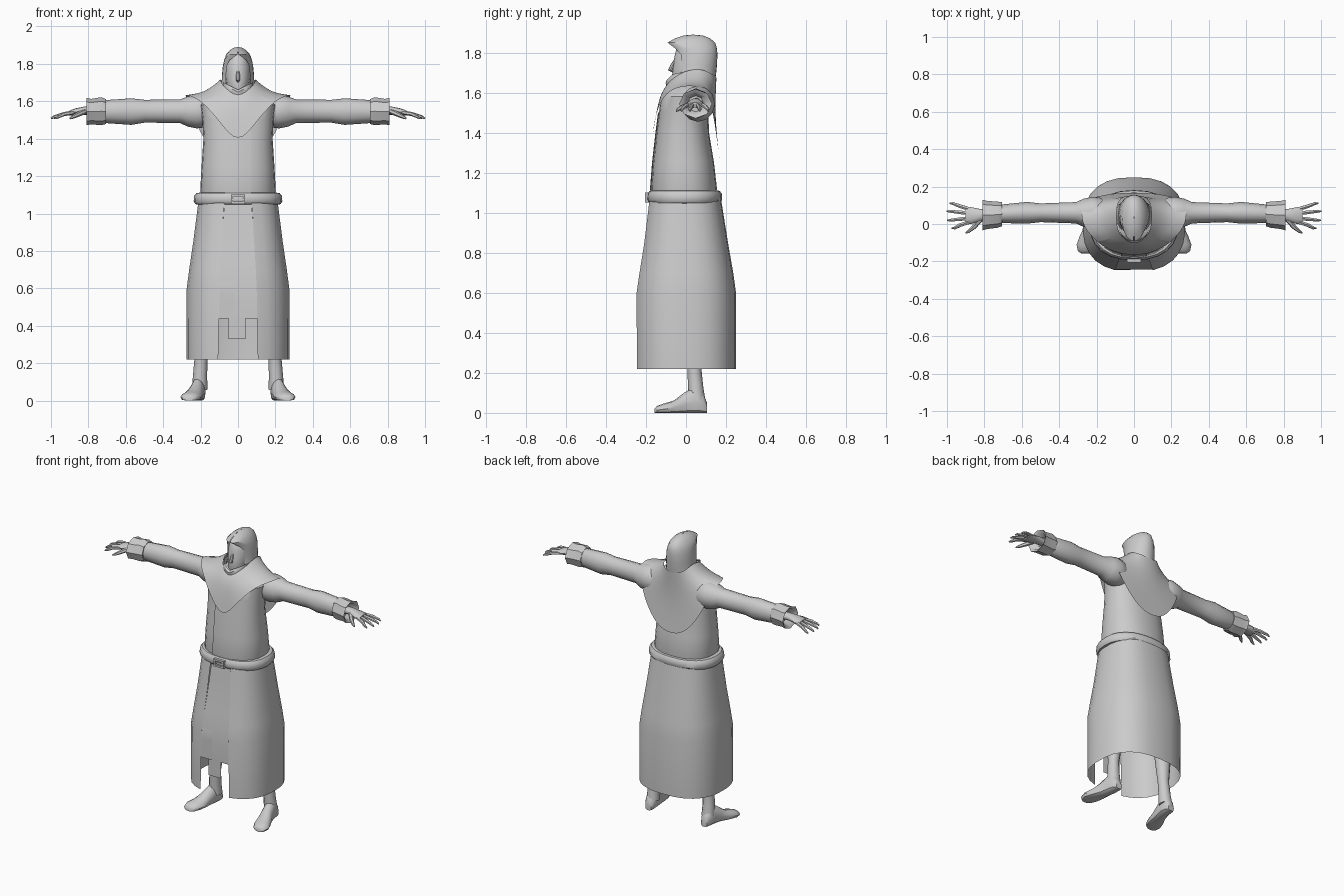
import bpy, bmesh, math
from mathutils import Vector

cloth = bpy.data.materials.new("plain_grey")
cloth.diffuse_color = (0.6, 0.6, 0.6, 1)


def build(name, rings, closed=True, caps=True, mirror=False, subdiv=0):
    """Skin a list of equal-length point rings."""
    bm = bmesh.new()
    rows = [[bm.verts.new(p) for p in ring] for ring in rings]
    n = len(rows[0])
    for a, b in zip(rows, rows[1:]):
        for i in range(n if closed else n - 1):
            j = (i + 1) % n
            bm.faces.new((a[i], a[j], b[j], b[i]))
    if closed and caps:
        bm.faces.new(rows[0][::-1])
        bm.faces.new(rows[-1])
    bmesh.ops.remove_doubles(bm, verts=bm.verts, dist=1e-5)
    bmesh.ops.recalc_face_normals(bm, faces=bm.faces)
    me = bpy.data.meshes.new(name)
    bm.to_mesh(me)
    bm.free()
    me.materials.append(cloth)
    ob = bpy.data.objects.new(name, me)
    bpy.context.collection.objects.link(ob)
    if mirror:
        ob.modifiers.new("mirror", 'MIRROR').use_clip = True
    if subdiv:
        sub = ob.modifiers.new("smooth", 'SUBSURF')
        sub.levels = sub.render_levels = subdiv
    return ob


def spow(v, e):
    return math.copysign(abs(v) ** e, v)


def ring_z(z, rx, yf, yb, gap=None, n=24, p=2.0):
    """Horizontal superellipse from yf to yb; gap leaves the front open."""
    yc, ry = (yf + yb) / 2, (yb - yf) / 2
    if gap is None:
        ts = [2 * math.pi * i / n for i in range(n)]
    else:
        a = math.asin(min(1, (gap / rx)) ** (p / 2))
        ts = [a + (2 * math.pi - 2 * a) * i / n for i in range(n + 1)]
    return [(rx * spow(math.sin(t), 2 / p), yc - ry * spow(math.cos(t), 2 / p), z) for t in ts]


def loft_z(name, levels, p=2.0, n=24, **kw):
    is_open = len(levels[0]) == 5
    return build(name, [ring_z(*l, n=n, p=p) for l in levels], closed=not is_open, **kw)


def loft_x(name, levels, n=12):
    """Mirrored limb along x: (x, y, z, radius y, radius z)."""
    rings = [[(x, y + ry * math.cos(2 * math.pi * i / n), z + rz * math.sin(2 * math.pi * i / n))
              for i in range(n)] for x, y, z, ry, rz in levels]
    return build(name, rings, mirror=True)


def tube(name, path, n=8, mirror=True):
    """Tapered tube through (x, y, z, radius) points."""
    pts = [Vector(q[:3]) for q in path]
    rings = []
    for i, q in enumerate(path):
        d = (pts[min(i + 1, len(pts) - 1)] - pts[max(i - 1, 0)]).normalized()
        u = d.cross(Vector((0, 1, 0)) if abs(d.y) < 0.8 else Vector((0, 0, 1))).normalized()
        v = d.cross(u)
        rings.append([pts[i] + q[3] * (u * math.cos(k * 2 * math.pi / n) + v * math.sin(k * 2 * math.pi / n))
                      for k in range(n)])
    return build(name, rings, mirror=mirror)


def box(name, x0, x1, y0, y1, z0, z1):
    return build(name, [[(x0, y0, z), (x1, y0, z), (x1, y1, z), (x0, y1, z)] for z in (z0, z1)])


# Robe: front-split skirt, torso and belt
skirt = [(0.22, .275, -.255, .25, .106), (0.6, .275, -.255, .25, .1), (0.7, .262, -.24, .236, .095),
         (0.85, .24, -.215, .21, .086), (1.07, .212, -.187, .175, .074)]
loft_z("skirt", skirt, p=2.5)
torso = [(1.07, .19, -.165, .145), (1.12, .202, -.175, .155), (1.25, .195, -.165, .14),
         (1.4, .185, -.148, .115), (1.5, .19, -.135, .112), (1.58, .2, -.125, .115),
         (1.62, .16, -.1, .11), (1.66, .08, -.06, .1)]
loft_z("torso", torso, p=2.3)
belt = [(1.045, .2, -.17, .15), (1.05, .228, -.185, .17), (1.065, .237, -.195, .181),
        (1.095, .234, -.193, .179), (1.11, .222, -.182, .168), (1.112, .195, -.165, .145)]
loft_z("belt", belt, p=2.3)

# Raised chest panel following the torso
xs = [-.07, -.035, 0, .035, .07]
panel = []
for z, rx, yf, yb in torso[:5]:
    yc, ry = (yf + yb) / 2, (yb - yf) / 2
    panel.append([(x, yc - ry * (1 - abs(x / rx) ** 2.3) ** (1 / 2.3) - .005, z) for x in xs])
build("chest_panel", panel, closed=False)

# Belt buckle
for i, z in enumerate((1.052, 1.09)):
    box(f"buckle_bar_{i}", -.038, .038, -.206, -.188, z, z + .012)
for i, x in enumerate((-.038, .026)):
    box(f"buckle_side_{i}", x, x + .012, -.206, -.188, 1.06, 1.095)
box("buckle_tongue", -.03, .03, -.2, -.188, 1.073, 1.081)


# Hanging front cloth with stepped lower edges
def front_y(z):
    for a, b in zip(skirt, skirt[1:]):
        if a[0] <= z <= b[0]:
            return a[2] + (b[2] - a[2]) * (z - a[0]) / (b[0] - a[0])


def hanging(name, x0, x1, z0, z1, off):
    rows = []
    for i in range(7):
        z = z0 + (z1 - z0) * i / 6
        w = min(1, 1 - .3 * max(0, z - .6) / .45)
        rows.append([(x0 * w, front_y(z) + off, z), (x1 * w, front_y(z) + off, z)])
    build(name, rows, closed=False)


hanging("front_cloth", -.105, .105, .44, 1.06, .012)
hanging("cloth_patch", -.1, -.02, .44, .635, .008)
hanging("cloth_tail", -.05, .04, .33, .45, .015)

# Head with nose, and scarf under the chin
loft_z("head", [(1.58, .045, -.04, .06), (1.63, .045, -.06, .07), (1.66, .056, -.072, .08),
                (1.72, .066, -.066, .1), (1.78, .068, -.058, .11), (1.83, .055, -.045, .1),
                (1.86, .025, -.01, .06)], n=16)
tube("nose", [(0, -.05, 1.77, .006), (0, -.068, 1.735, .011), (0, -.078, 1.715, .012),
              (0, -.062, 1.705, .006)], mirror=False)
chin = [[(.08 * math.sin(t), -.01 - r * math.cos(t), z + lift * abs(math.sin(t)))
         for t in [math.radians(-100 + 200 * i / 12) for i in range(13)]]
        for z, r, lift in ((1.6, .08, .02), (1.625, .088, .03), (1.65, .092, .04), (1.662, .08, .04))]
build("chin_scarf", chin, closed=False)

# Hood with an arched face opening
loft_z("hood", [(1.64, .1, -.06, .143, .064), (1.69, .088, -.055, .15, .064), (1.74, .086, -.055, .155, .064),
                (1.79, .081, -.062, .157, .06), (1.82, .075, -.075, .155, .045), (1.85, .064, -.092, .146, .002),
                (1.872, .045, -.055, .12, .001), (1.886, .024, -.01, .085, .0005),
                (1.89, .002, .03, .04, 0)], n=20)

# Shoulder cowl: pointed in front, long and rounded behind
neck = [(0, -.09, 1.645), (.05, -.085, 1.655), (.085, -.04, 1.69), (.092, 0, 1.71), (.094, .06, 1.72),
        (.09, .1, 1.71), (.075, .135, 1.69), (.04, .15, 1.68), (0, .153, 1.67)]
mid = [(0, -.135, 1.59), (.06, -.13, 1.6), (.12, -.08, 1.635), (.17, -.02, 1.645), (.18, .06, 1.65),
       (.165, .12, 1.62), (.12, .137, 1.56), (.06, .142, 1.5), (0, .143, 1.49)]
hem = [(0, -.168, 1.36), (.1, -.156, 1.495), (.2, -.1, 1.61), (.275, -.01, 1.635), (.285, .07, 1.635),
       (.255, .125, 1.56), (.2, .148, 1.42), (.1, .165, 1.29), (0, .167, 1.265)]
build("cowl", [neck, mid, hem], closed=False, mirror=True, subdiv=2)

# Sleeves and flared cuffs
loft_x("sleeve", [(.13, .06, 1.54, .05, .06), (.18, .06, 1.545, .08, .085), (.22, .06, 1.545, .085, .09),
                  (.27, .06, 1.545, .075, .08), (.31, .06, 1.547, .057, .063), (.5, .06, 1.547, .05, .061),
                  (.57, .06, 1.545, .058, .071), (.7, .055, 1.545, .05, .062), (.74, .05, 1.545, .045, .05)])
loft_x("cuff", [(.71, .052, 1.545, .05, .05), (.705, .052, 1.545, .064, .066), (.73, .05, 1.547, .07, .075),
                (.785, .048, 1.545, .075, .068), (.81, .048, 1.545, .082, .073), (.8, .048, 1.545, .065, .055),
                (.76, .048, 1.545, .04, .04)], n=8)

# Hands with spread fingers
loft_x("palm", [(.76, .05, 1.55, .026, .024), (.82, .048, 1.55, .032, .022),
                (.87, .045, 1.543, .045, .019), (.9, .045, 1.537, .044, .014)])
for i, (y0, y1, x1) in enumerate([(.08, .11, .985), (.057, .068, 1.0), (.032, .02, .998), (.01, -.022, .975)]):
    ym = (y0 + y1) / 2
    tube(f"finger_{i}", [(.88, y0, 1.54, .011), (.93, ym, 1.532, .011),
                         (x1 - .015, y1, 1.517, .008), (x1, y1, 1.508, .004)], n=6)
tube("thumb", [(.82, .025, 1.545, .014), (.855, -.015, 1.53, .013), (.885, -.04, 1.515, .009),
               (.9, -.048, 1.507, .004)], n=6)

# Legs and outward-turned feet
tube("leg", [(.205, .055, .06, .042), (.203, .048, .13, .038), (.198, .042, .22, .035), (.19, .045, .4, .052),
             (.175, .035, .52, .048), (.14, .02, .75, .068), (.1, .01, .98, .08)], n=12)
foot = []
for xc, y, rx, top in [(.207, .105, .022, .05), (.208, .085, .034, .1), (.212, .04, .038, .13),
                       (.222, -.01, .04, .1), (.238, -.06, .05, .062), (.252, -.11, .055, .047),
                       (.258, -.145, .042, .035), (.26, -.157, .022, .02)]:
    foot.append([(xc + rx * math.cos(t), y, max(0, top * (.4 + .6 * math.sin(t))))
                 for t in [2 * math.pi * i / 12 for i in range(12)]])
build("foot", foot, mirror=True)

# Smooth shading with sharp creases kept
for ob in bpy.context.collection.objects:
    ob.select_set(True)
    bpy.context.view_layer.objects.active = ob
bpy.ops.object.shade_smooth_by_angle(angle=math.radians(40))
